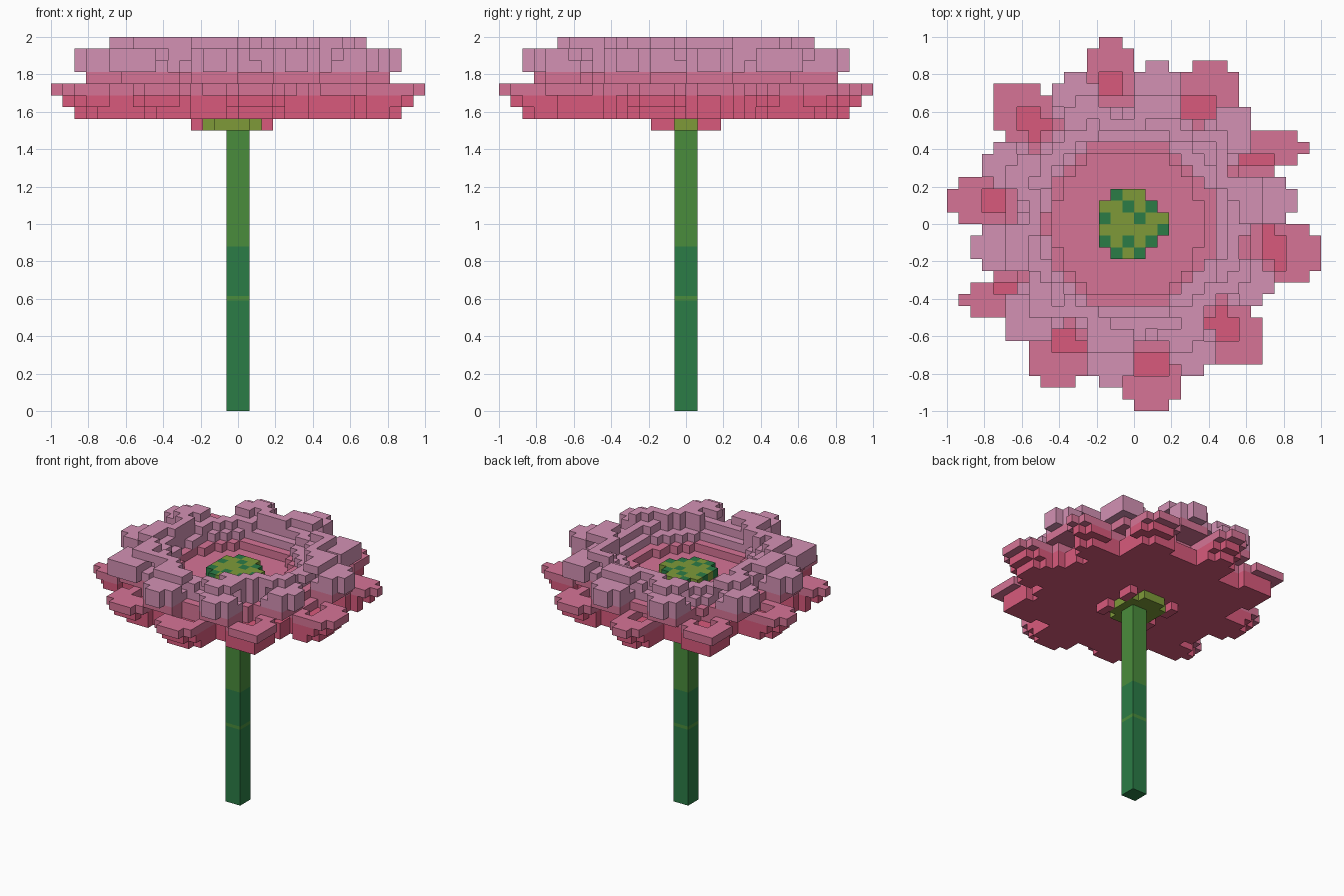
import bpy
import bmesh
from math import hypot
from mathutils import Matrix, Vector

default_cube = bpy.data.objects.get("Cube")
if default_cube:
    bpy.data.objects.remove(default_cube, do_unlink=True)

UNIT = 1 / 16          # edge of one block
SPAN = range(-16, 16)  # block columns across the model


def make_material(name, rgb):
    linear = [(c / 255 / 12.92 if c < 11 else ((c / 255 + 0.055) / 1.055) ** 2.4) for c in rgb]
    mat = bpy.data.materials.new(name)
    mat.use_nodes = True
    mat.diffuse_color = (*linear, 1)
    mat.node_tree.nodes["Principled BSDF"].inputs["Base Color"].default_value = (*linear, 1)
    return mat


CRIMSON = make_material("crimson", (216, 90, 124))
PINK = make_material("pink", (214, 116, 150))
MAUVE = make_material("mauve", (211, 145, 180))
OLIVE = make_material("olive", (126, 154, 57))
LEAF = make_material("leaf green", (74, 140, 60))
DEEP = make_material("deep green", (43, 124, 70))


def add_object(name, bm, materials):
    mesh = bpy.data.meshes.new(name)
    bm.to_mesh(mesh)
    bm.free()
    for mat in materials:
        mesh.materials.append(mat)
    obj = bpy.data.objects.new(name, mesh)
    bpy.context.collection.objects.link(obj)
    return obj


def build_blocks(name, cells):
    """Skin a dictionary of block -> material with outer faces only."""
    materials = list(dict.fromkeys(cells.values()))
    bm = bmesh.new()
    corners = {}

    def vert(p):
        key = tuple(round(c) for c in p)
        if key not in corners:
            corners[key] = bm.verts.new(Vector(key) * UNIT)
        return corners[key]

    for cell, mat in cells.items():
        base = Vector(cell)
        for axis in range(3):
            for side in (0, 1):
                step = Vector((0, 0, 0))
                step[axis] = 1 if side else -1
                if tuple(int(c) for c in base + step) in cells:
                    continue
                u, v = Vector((0, 0, 0)), Vector((0, 0, 0))
                u[(axis + 1) % 3] = v[(axis + 2) % 3] = 1
                start = base + step * side
                loop = [start, start + u, start + u + v, start + v]
                face = bm.faces.new([vert(p) for p in (loop if side else loop[::-1])])
                face.material_index = materials.index(mat)
    return add_object(name, bm, materials)


def ring(inner, outer, cx=0.0):
    return {(x, y) for x in SPAN for y in SPAN
            if inner <= hypot(x + 0.5 - cx, y + 0.5) < outer}


def petal(rect, pull=0.0, tapered=False):
    """Columns of one petal tip, pulled toward the middle by some blocks."""
    x0, x1, y0, y1 = rect
    mid = Vector(((x0 + x1) / 2, (y0 + y1) / 2))
    move = mid.normalized() * -pull
    dx, dy = round(move.x), round(move.y)
    columns = {(x, y) for x in range(x0, x1) for y in range(y0, y1)}
    if tapered:
        if abs(mid.x) >= 1.9 * abs(mid.y):
            edge = x1 - 1 if mid.x > 0 else x0
            columns -= {(edge, y0), (edge, y1 - 1)}
        elif abs(mid.y) >= 1.9 * abs(mid.x):
            edge = y1 - 1 if mid.y > 0 else y0
            columns -= {(x0, edge), (x1 - 1, edge)}
    return {(x + dx, y + dy) for x, y in columns}


def whorl(rects, pulls, tapered=False):
    return set().union(*(petal(r, p, tapered) for r in rects for p in pulls))


def stack(layers):
    """Turn {layer: columns} into blocks coloured by height."""
    return {(x, y, z): CRIMSON if z < 27 else PINK if z < 29 else MAUVE
            for z, columns in layers.items() for x, y in columns}


# Petal tips, each as x from-to, y from-to in blocks
outer_tips = [(-4, 0, 12, 16), (4, 9, 11, 14), (11, 15, 5, 8), (13, 16, -5, 0),
              (7, 11, -12, -8), (-1, 4, -16, -13), (-9, -4, -14, -11),
              (-15, -12, -8, -5), (-16, -13, 0, 4), (-12, -8, 8, 12)]
inner_tips = [(0, 4, 11, 14), (-7, -3, 10, 13), (-13, -10, 3, 7), (-14, -11, -4, 0),
              (-11, -7, -10, -6), (-4, 0, -14, -11), (3, 7, -13, -10),
              (9, 12, -7, -3), (11, 14, 0, 4), (7, 10, 6, 10)]
# Hollow behind each outer tip, where the layer below shows
hollows = [(x0 + 1, x1 - 1, y0 + 1, y1 - 1) for x0, x1, y0, y1 in outer_tips]

# Lower petals: a flared cup whose tips curl up one block at a time
build_blocks("lower_petals", stack({
    25: ring(0, 11) | whorl(outer_tips, (2, 3, 4), True),
    26: ring(0, 11) | whorl(outer_tips, (1, 2, 3), True),
    27: ring(0, 10.5) | (whorl(outer_tips, (0, 1, 2, 3), True) - whorl(hollows, (2, 3))),
}))

# Upper petals: stepped bowl with separate raised tips around the rim
build_blocks("upper_petals", stack({
    28: ring(6.4, 10.7, -0.5) | whorl(inner_tips, (1, 2, 3)),
    29: ring(7.3, 9.8, -0.3) | whorl(inner_tips, (0, 1), True),
    30: ring(8.2, 9.6) | whorl(inner_tips, (0,), True),
    31: (whorl(inner_tips, (2.5,), True) & ring(9.3, 11.5))
        | (whorl(outer_tips[::2], (6,), True) & ring(8, 9.5)),
}))

# Seed disc with darker blocks scattered over it
disc = ring(0, 3, -0.3)
spots = {(-2, 2), (-1, 1), (1, 1), (-3, 0), (0, 0), (2, -1),
         (-3, -2), (-1, -2), (1, -2), (-2, -3), (0, -3)}
build_blocks("seed_disc", {(x, y, 28): DEEP if (x, y) in spots else OLIVE
                           for x, y in disc})

# Underside of the flower head: green plate with pink side pieces
plate = {(x, y) for x, y in disc if x < 2}
build_blocks("flower_base", {(x, y, 24): OLIVE for x, y in plate})
sides = {(x, y, 24) for x in (-4, 2) for y in range(-3, 3) if y not in (-1, 0)}
build_blocks("base_petals", {cell: CRIMSON for cell in sides})

# Stem, split by height into its greens
stem_materials = [DEEP, LEAF, OLIVE]
sections = [(0, 0.59, 0), (0.59, 0.615, 1), (0.615, 0.88, 0), (0.88, 1.5, 1), (1.5, 1.5625, 2)]
bm = bmesh.new()
for low, high, index in sections:
    place = Matrix.Translation((0, 0, (low + high) / 2)) @ Matrix.Diagonal(
        (2 * UNIT, 2 * UNIT, high - low, 1))
    made = bmesh.ops.create_cube(bm, size=1, matrix=place)
    for face in {f for v in made["verts"] for f in v.link_faces}:
        face.material_index = index
add_object("stem", bm, stem_materials)
